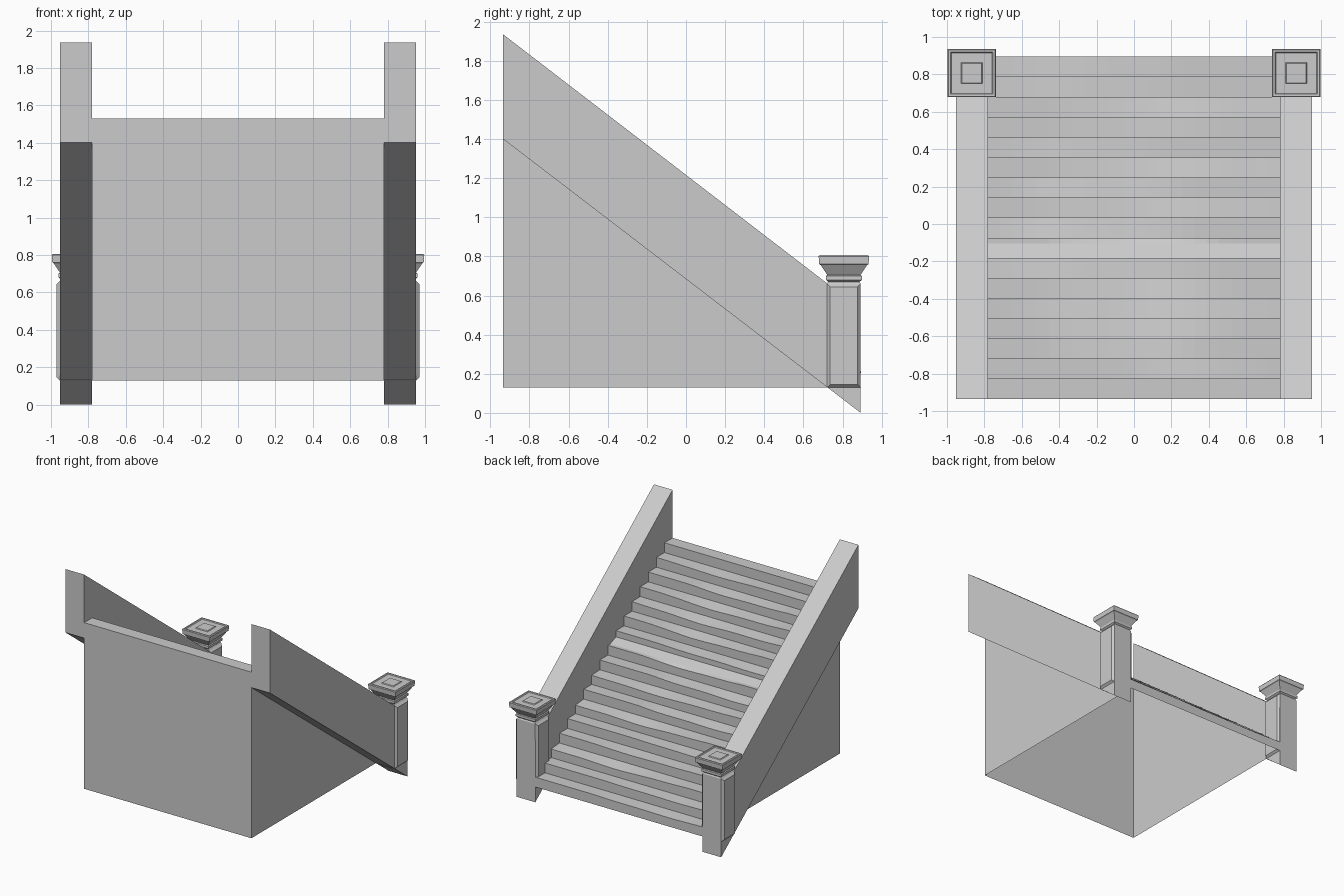
import bpy, bmesh, random
from math import sin, pi

random.seed(4)
cube = bpy.data.objects.get("Cube")
if cube:
    bpy.data.objects.remove(cube, do_unlink=True)

stone = bpy.data.materials.new("grey stone")
stone.use_nodes = True
GREY = (0.6, 0.6, 0.6, 1)
stone.diffuse_color = GREY
stone.node_tree.nodes["Principled BSDF"].inputs["Base Color"].default_value = GREY

FRONT, BACK = -0.935, 0.895
INNER, OUTER = 0.78, 0.953
BASE, TOP, STEPS = 0.13, 1.53, 17
POST_X, POST_Y = 0.867, 0.807


def finish(name, bm, recalc=True):
    if recalc:
        bmesh.ops.recalc_face_normals(bm, faces=bm.faces[:])
    mesh = bpy.data.meshes.new(name)
    bm.to_mesh(mesh)
    bm.free()
    mesh.materials.append(stone)
    obj = bpy.data.objects.new(name, mesh)
    bpy.context.collection.objects.link(obj)
    return obj


def loft(bm, rings, cap_start=True):
    """Join rings of points into a skin and close its ends."""
    loops = [[bm.verts.new(p) for p in ring] for ring in rings]
    for a, b in zip(loops, loops[1:]):
        for i in range(len(a)):
            j = (i + 1) % len(a)
            bm.faces.new((a[i], a[j], b[j], b[i]))
    if cap_start:
        bm.faces.new(loops[0][::-1])
    bm.faces.new(loops[-1])


# Worn steps: a stair profile swept across, with the noses dipping unevenly
depth, rise = (BACK - FRONT) / STEPS, (TOP - BASE) / STEPS
profile = [(BACK, BASE, 0, 0, 1)]          # y, z, wear, wear centre, wear width
for k in range(STEPS):
    y, z = BACK - k * depth, BASE + (k + 1) * rise
    wear = random.uniform(0.006, 0.022) if k < STEPS - 1 else 0
    profile.append((y, z, wear, random.uniform(-0.4, 0.4), random.uniform(0.4, 0.8)))
    if k == 9:                             # one tread ramps up behind its nose
        profile.append((y - 0.03, z, 0, 0, 1))
        z += 0.03
    profile.append((y - depth, z, 0, 0, 1))
bm = bmesh.new()
columns = 24
rows = []
for y, z, wear, centre, width in profile:
    row = []
    for i in range(columns + 1):
        x = -INNER + 2 * INNER * i / columns
        t = max(0, 1 - ((x - centre) / width) ** 2)
        row.append(bm.verts.new((x, y, z - wear * t * (0.8 + 0.2 * sin(3 * pi * x)))))
    rows.append(row)
for a, b in zip(rows, rows[1:]):
    for i in range(columns):
        bm.faces.new((a[i + 1], a[i], b[i], b[i + 1]))
finish("worn_steps", bm, recalc=False)

# Base walls under the steps, open at the bottom
bm = bmesh.new()
low = [bm.verts.new((s * INNER, FRONT, BASE)) for s in (-1, 1)]
high = [bm.verts.new((s * INNER, FRONT, TOP)) for s in (-1, 1)]
toe = [bm.verts.new((s * INNER, BACK, BASE)) for s in (-1, 1)]
bm.faces.new((low[0], low[1], high[1], high[0]))
bm.faces.new((low[1], toe[1], high[1]))
bm.faces.new((toe[0], low[0], high[0]))
finish("base_walls", bm, recalc=False)


def square(half, z):
    return [(POST_X + i * half, POST_Y + j * half, z)
            for i, j in ((-1, -1), (1, -1), (1, 1), (-1, 1))]


def panel_ring(side, out, inset):
    x = POST_X + side * (0.086 + out)
    y, lo, hi = 0.086 - inset, 0.13 + inset, 0.66 - inset
    return [(x, POST_Y - y, lo), (x, POST_Y + y, lo), (x, POST_Y + y, hi), (x, POST_Y - y, hi)]


def side_wall():
    bm = bmesh.new()
    outline = [(FRONT, 1.40), (0.893, 0.0), (0.893, 0.53), (FRONT, 1.935)]
    loft(bm, [[(x, y, z) for y, z in outline] for x in (INNER, OUTER)])
    return finish("side_wall_left", bm)


def post():
    bm = bmesh.new()
    # Shaft, neck moulding, flared capital and stepped cap
    sections = [(0.086, 0.13), (0.086, 0.66), (0.08, 0.67), (0.092, 0.68),
                (0.092, 0.70), (0.085, 0.705), (0.118, 0.755), (0.126, 0.76),
                (0.129, 0.80), (0.124, 0.806), (0.113, 0.806), (0.108, 0.80),
                (0.057, 0.80), (0.052, 0.806)]
    loft(bm, [square(h, z) for h, z in sections])
    # Raised panels on the inner and outer faces
    for side in (-1, 1):
        loft(bm, [panel_ring(side, 0, 0), panel_ring(side, 0.018, 0.016)])
    return finish("post_left", bm)


# Walls and posts are mirrored to the right side
for build in (side_wall, post):
    left = build()
    bm = bmesh.new()
    bm.from_mesh(left.data)
    for v in bm.verts:
        v.co.x = -v.co.x
    bmesh.ops.reverse_faces(bm, faces=bm.faces[:])
    finish(left.name.replace("left", "right"), bm, recalc=False)
